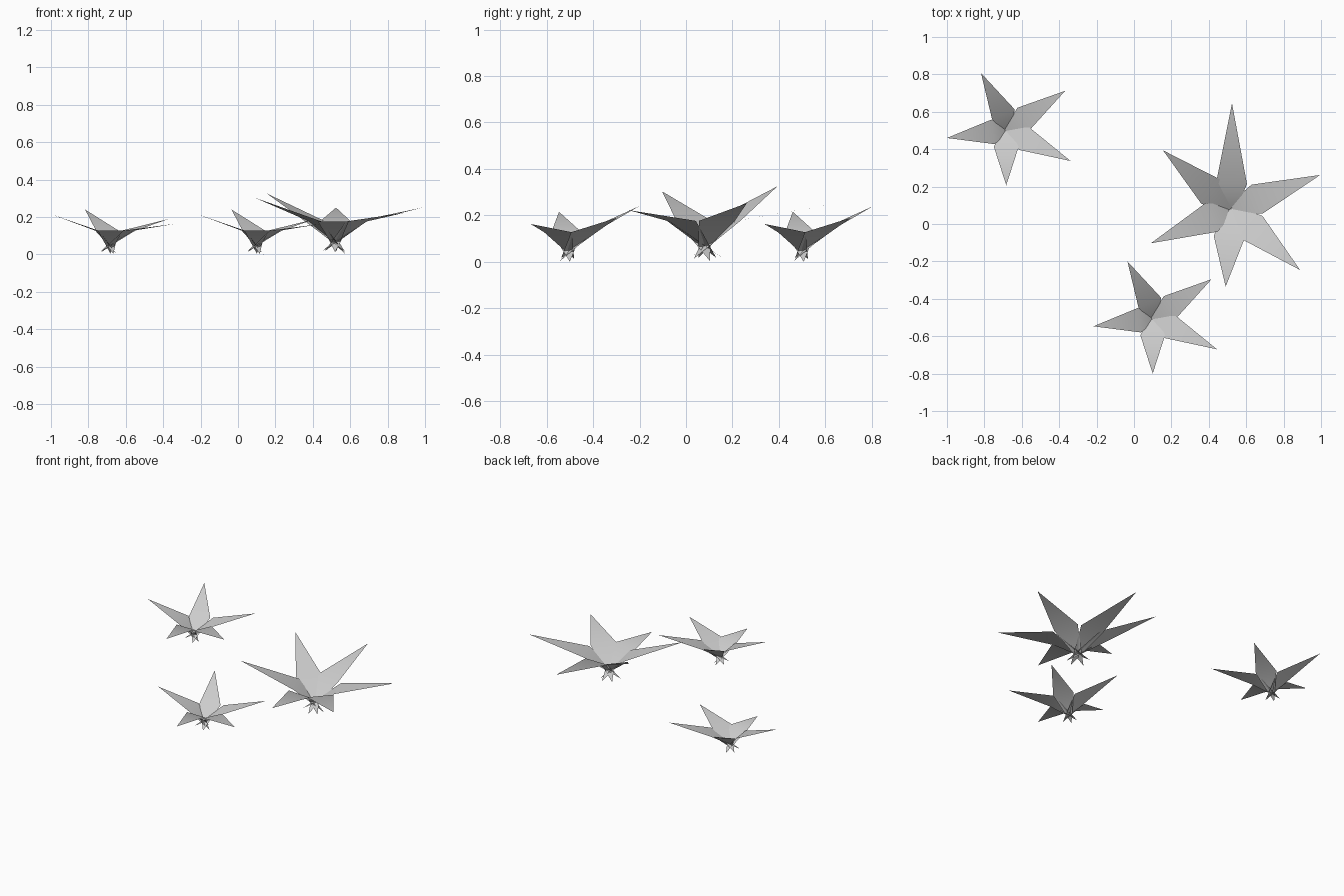
import bpy
from mathutils import Vector

cube = bpy.data.objects.get("Cube")
if cube:
    bpy.data.objects.remove(cube)

# One plain grey for every leaf
grey = bpy.data.materials.new("leaf grey")
grey.use_nodes = True
colour = (0.6, 0.6, 0.6, 1)
grey.diffuse_color = colour
grey.node_tree.nodes["Principled BSDF"].inputs["Base Color"].default_value = colour


def make_leaf(name, centre, tip, reach, half_width, shoulder_z, skew=0):
    """Kite-shaped blade, bent at the shoulders, whose foot crosses the plant's axis."""
    axis = Vector((centre[0], centre[1], 0))
    out = Vector((tip[0], tip[1], 0)) - axis
    out.normalize()
    side = Vector((-out.y, out.x, 0))
    shoulder = axis + out * reach - side * skew + Vector((0, 0, shoulder_z))
    foot = axis - out * reach * 0.5
    foot.z = max(0, reach - shoulder_z * 0.6) * 0.4
    points = [foot, shoulder - side * half_width, shoulder + side * half_width, Vector(tip)]
    mesh = bpy.data.meshes.new(name)
    mesh.from_pydata(points, [], [(0, 1, 2), (1, 3, 2)])
    mesh.materials.append(grey)
    mesh.shade_smooth()
    obj = bpy.data.objects.new(name, mesh)
    bpy.context.collection.objects.link(obj)


def make_plant(name, centre, leaves, half_width, shoulder_z, offset=(0, 0)):
    middle = (centre[0] + offset[0], centre[1] + offset[1])
    for i, (x, y, z, reach, *skew) in enumerate(leaves):
        tip = (x + offset[0], y + offset[1], z)
        make_leaf(f"{name}_leaf_{i + 1}", middle, tip, reach, half_width, shoulder_z, *skew)


# Leaves run from the flattest to the steepest: tip x, y, z and shoulder reach
small_leaves = [
    (0.10, -0.80, 0.125, 0.09),
    (0.444, -0.67, 0.163, 0.107),
    (0.415, -0.295, 0.19, 0.117),
    (-0.217, -0.547, 0.215, 0.072),
    (-0.035, -0.20, 0.24, 0.083, 0.02),
]
large_leaves = [
    (0.49, -0.335, 0.176, 0.15),
    (0.888, -0.246, 0.222, 0.15),
    (0.995, 0.262, 0.252, 0.148),
    (0.524, 0.645, 0.25, 0.135),
    (0.09, -0.103, 0.303, 0.115),
    (0.155, 0.394, 0.325, 0.14),
]

# Two matching small plants and one larger plant
make_plant("front_plant", (0.10, -0.505), small_leaves, 0.066, 0.127)
make_plant("back_plant", (0.10, -0.505), small_leaves, 0.066, 0.127, (-0.783, 1.007))
make_plant("large_plant", (0.52, 0.08), large_leaves, 0.083, 0.176)
